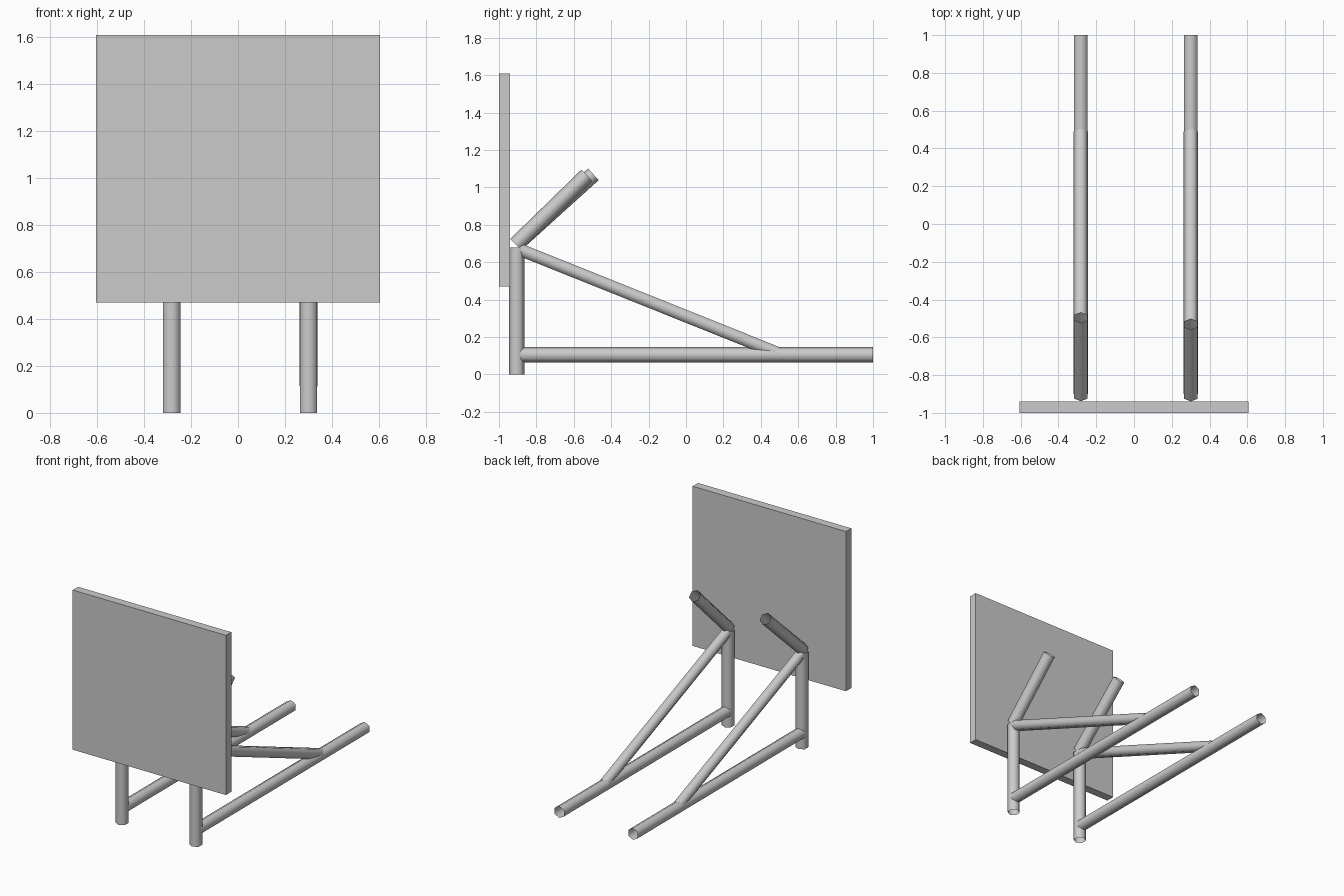
import bpy, bmesh, math
from mathutils import Vector

cube = bpy.data.objects.get("Cube")
if cube:
    bpy.data.objects.remove(cube, do_unlink=True)

grey = bpy.data.materials.new("plain grey")
grey.use_nodes = True
COLOUR = (0.6, 0.6, 0.6, 1)
grey.diffuse_color = COLOUR
grey.node_tree.nodes["Principled BSDF"].inputs["Base Color"].default_value = COLOUR


def finish(name, bm, smooth):
    mesh = bpy.data.meshes.new(name)
    bmesh.ops.recalc_face_normals(bm, faces=bm.faces[:])
    for face in bm.faces:
        face.smooth = smooth
    bm.to_mesh(mesh)
    bm.free()
    mesh.materials.append(grey)
    obj = bpy.data.objects.new(name, mesh)
    bpy.context.collection.objects.link(obj)
    return obj


def tube(name, x, start, end, radius=0.042, phase=0.0):
    """Open six-sided pipe between two (y, z) points in the plane at x."""
    a, b = Vector((x, *start)), Vector((x, *end))
    side = Vector((1, 0, 0))
    normal = (b - a).normalized().cross(side)
    bm = bmesh.new()
    rings = []
    for p in (a, b):
        ring = []
        for i in range(6):
            t = phase + i * math.pi / 3
            ring.append(bm.verts.new(p + radius * (normal * math.cos(t) + side * math.sin(t))))
        rings.append(ring)
    for i in range(6):
        j = (i + 1) % 6
        bm.faces.new((rings[0][i], rings[0][j], rings[1][j], rings[1][i]))
    return finish(name, bm, True)


# Upright square panel at the front
bm = bmesh.new()
bmesh.ops.create_cube(bm, size=1)
bmesh.ops.scale(bm, vec=(1.21, 0.06, 1.14), verts=bm.verts)
bmesh.ops.translate(bm, vec=(0, -0.97, 1.04), verts=bm.verts)
finish("panel", bm, False)

# Pipe frame on each side; the two arms lean slightly differently
for label, x, arm_end in (("right", -0.282, (-0.495, 1.07)), ("left", 0.301, (-0.53, 1.065))):
    tube(label + "_leg", x, (-0.905, 0), (-0.905, 0.68))
    tube(label + "_floor_rail", x, (-0.9, 0.105), (1, 0.105))
    tube(label + "_brace", x, (-0.9, 0.672), (0.49, 0.115), 0.038, math.pi / 6)
    tube(label + "_arm", x, (-0.91, 0.695), arm_end)
